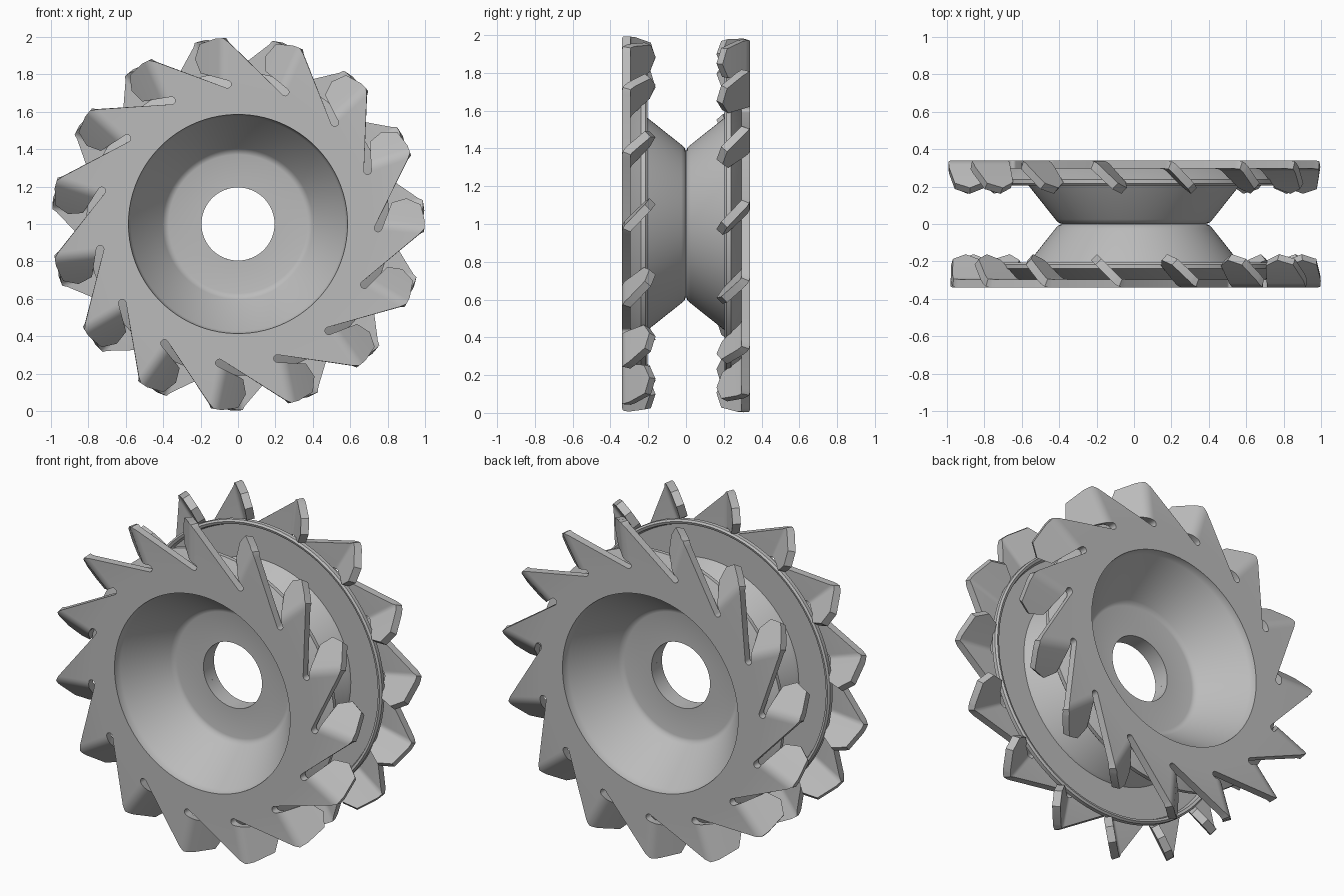
import bpy, bmesh
from math import pi, sqrt, sin, cos, radians
from mathutils import Matrix, Vector

cube = bpy.data.objects.get("Cube")
if cube:
    bpy.data.objects.remove(cube)

TEETH = 15
STEP = 2 * pi / TEETH
FRONT = -0.34          # depth of the outer sheet face
SHEET = 0.045          # sheet thickness
FOLD = -0.05           # x of the fold line on the top tooth
BEND = 0.08            # bend radius
SEGMENTS = 90

steel = bpy.data.materials.new("grey_steel")
steel.use_nodes = True
grey = (0.5, 0.5, 0.5, 1)
steel.diffuse_color = grey
steel.node_tree.nodes["Principled BSDF"].inputs["Base Color"].default_value = grey


def make_object(name, bm):
    mesh = bpy.data.meshes.new(name)
    bm.to_mesh(mesh)
    bm.free()
    mesh.materials.append(steel)
    obj = bpy.data.objects.new(name, mesh)
    bpy.context.collection.objects.link(obj)
    obj.location.z = 1
    return obj


def turn(k):
    return Matrix.Rotation(k * STEP, 4, 'Y')


def loop_edges(bm, points):
    verts = [bm.verts.new(p) for p in points]
    return [bm.edges.new((a, b)) for a, b in zip(verts, verts[1:] + verts[:1])]


def bend_depth(t):
    # arc at the fold, then a straight 45 degree slope
    end = BEND * sin(pi / 4)
    if t <= end:
        return BEND - sqrt(BEND * BEND - t * t)
    return BEND * (1 - cos(pi / 4)) + t - end


# One bent blade, folded back from the tip of the top tooth
fold_base = Vector((FOLD, FRONT, 0.765))
tip = Vector((FOLD, FRONT, 0.97))
outline = [(-0.20, 0.805), (-0.23, 0.88), (-0.205, 0.96), (-0.12, 0.99), (-0.08, 0.992)]
blade = bmesh.new()
blade.faces.new([blade.verts.new(p) for p in
                 [fold_base] + [(x, FRONT, z) for x, z in outline] + [tip]])
for i in range(1, 6):
    bmesh.ops.bisect_plane(blade, geom=blade.verts[:] + blade.edges[:] + blade.faces[:],
                           plane_co=(FOLD - BEND * sin(i * pi / 20), 0, 0), plane_no=(1, 0, 0))
for v in blade.verts:
    v.co.y += bend_depth(max(0, FOLD - v.co.x))
blade_mesh = bpy.data.meshes.new("blade")
blade.to_mesh(blade_mesh)
blade.free()

# Flat saw plate: tooth points joined by round-ended relief slots
along = Vector((-0.945, 0, 0.33))
across = Vector((0.33, 0, 0.945))
slot_radius = 0.02
slot_centre = fold_base - across * slot_radius
slot = [slot_centre - slot_radius * (across * cos(a) + along * sin(a))
        for a in (i * pi / 8 for i in range(8))]
plate = bmesh.new()
rim = []
for k in range(TEETH):
    rim += [turn(k) @ p for p in slot + [fold_base, tip]]
edges = loop_edges(plate, rim)
edges += loop_edges(plate, [(0.585 * cos(i * 2 * pi / SEGMENTS), FRONT,
                             0.585 * sin(i * 2 * pi / SEGMENTS)) for i in range(SEGMENTS)])
bmesh.ops.triangle_fill(plate, edges=edges, use_beauty=True, normal=(0, -1, 0))
for k in range(TEETH):
    plate.from_mesh(blade_mesh)
    blade_mesh.transform(turn(1))
bpy.data.meshes.remove(blade_mesh)
bmesh.ops.remove_doubles(plate, verts=plate.verts, dist=0.0005)
bmesh.ops.recalc_face_normals(plate, faces=plate.faces)
if sum(f.normal.y for f in plate.faces) > 0:
    bmesh.ops.reverse_faces(plate, faces=plate.faces)
front_plate = make_object("front_toothed_plate", plate)
solid = front_plate.modifiers.new("thickness", 'SOLIDIFY')
solid.thickness = SHEET
solid.offset = -1
solid.use_even_offset = True

# Dished hub with bore, cone and stiffening lip, turned about y
profile = [(0.195, 0), (0.195, -0.05), (0.37, -0.05), (0.388, -0.055), (0.402, -0.07),
           (0.572, -0.30), (0.582, -0.318), (0.585, -0.338),
           (0.64, -0.32), (0.70, -0.298), (0.81, -0.238), (0.81, -0.215), (0.80, -0.205),
           (0.785, -0.21), (0.775, -0.238), (0.585, -0.238), (0.575, -0.22),
           (0.42, -0.025), (0.405, -0.008), (0.385, 0)]
hub = bmesh.new()
ring = loop_edges(hub, [(r, y, 0) for r, y in profile])
bmesh.ops.spin(hub, geom=ring + hub.verts[:], axis=(0, 1, 0), cent=(0, 0, 0),
               angle=2 * pi, steps=SEGMENTS, use_merge=True)
bmesh.ops.remove_doubles(hub, verts=hub.verts, dist=0.0005)
bmesh.ops.recalc_face_normals(hub, faces=hub.faces)
front_hub = make_object("front_dished_hub", hub)

# Fix the thickness, then smooth rounded surfaces and keep sharp edges
bpy.ops.object.select_all(action='DESELECT')
for obj in (front_plate, front_hub):
    obj.select_set(True)
bpy.context.view_layer.objects.active = front_plate
bpy.ops.object.modifier_apply(modifier=solid.name)
bpy.ops.object.shade_smooth_by_angle(angle=radians(32))

# Back wheel: the same parts facing the other way, teeth offset by a few degrees
for obj in (front_plate, front_hub):
    twin = obj.copy()
    twin.name = obj.name.replace("front", "back")
    twin.rotation_euler = (0, radians(7), pi)
    twin.rotation_euler = (Matrix.Rotation(radians(7), 3, 'Y')
                           @ Matrix.Rotation(pi, 3, 'Z')).to_euler()
    bpy.context.collection.objects.link(twin)
